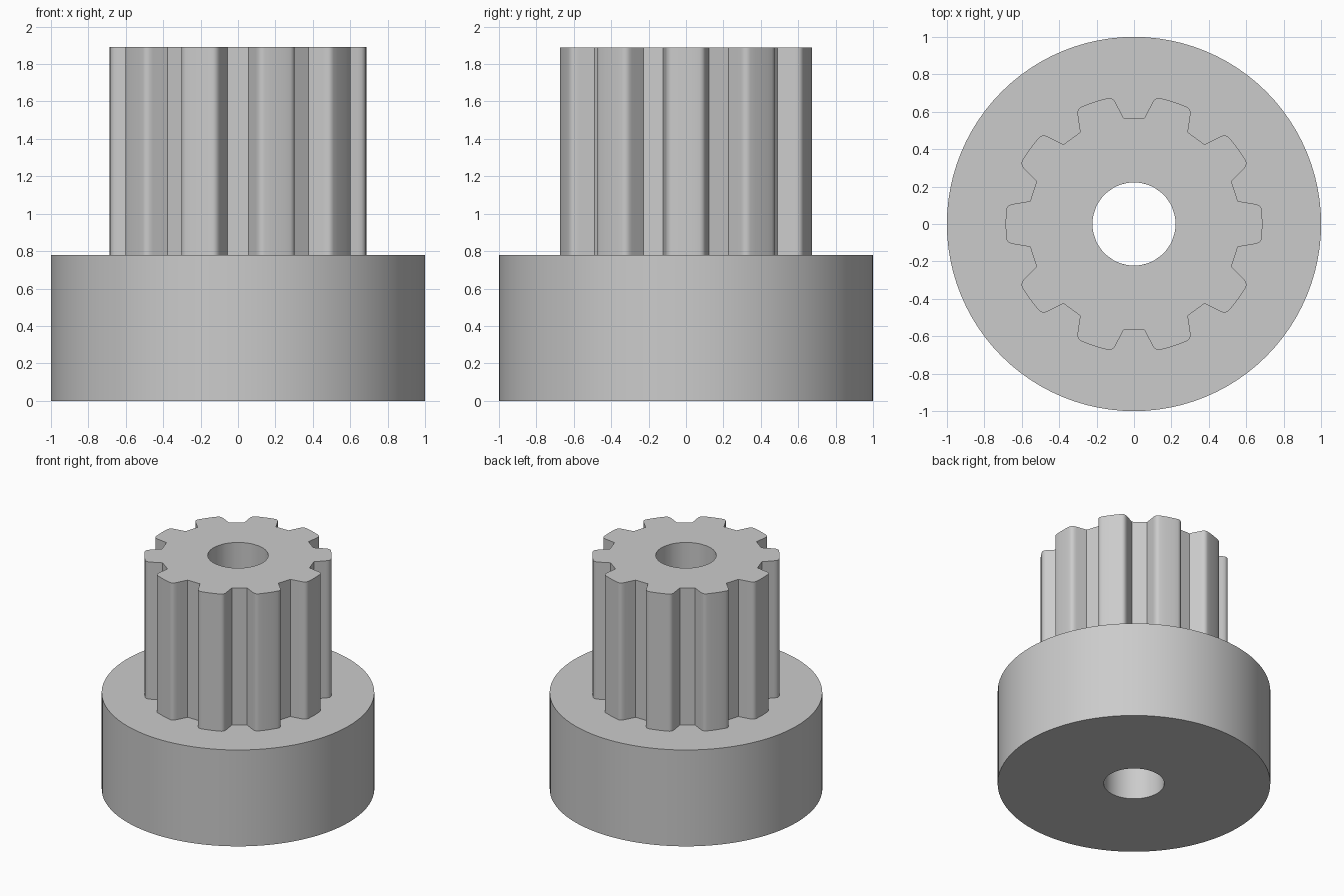
import bpy
import bmesh
from math import atan2, cos, sin, pi, radians
from mathutils import Vector, Matrix

if "Cube" in bpy.data.objects:
    bpy.data.objects.remove(bpy.data.objects["Cube"], do_unlink=True)

BORE = 0.222
BASE_TOP = 0.78
TOP = 1.89
TEETH = 10

grey = bpy.data.materials.new("plain grey")
grey.use_nodes = True
colour = (0.6, 0.6, 0.6, 1)
grey.diffuse_color = colour
grey.node_tree.nodes["Principled BSDF"].inputs["Base Color"].default_value = colour


def bored_prism(name, outline, z0, z1, bottom=True):
    """Extrude an outline around a central round bore."""
    bm = bmesh.new()
    bore = [p.normalized() * BORE for p in outline]
    # loops run outer bottom, outer top, bore top, bore bottom
    loops = [[bm.verts.new((p.x, p.y, z)) for p in pts]
             for pts, z in ((outline, z0), (outline, z1), (bore, z1), (bore, z0))]
    n = len(outline)
    for k in range(4 if bottom else 3):
        a, b = loops[k], loops[(k + 1) % 4]
        for i in range(n):
            j = (i + 1) % n
            bm.faces.new((a[i], a[j], b[j], b[i]))
    mesh = bpy.data.meshes.new(name)
    bm.to_mesh(mesh)
    bm.free()
    mesh.materials.append(grey)
    ob = bpy.data.objects.new(name, mesh)
    bpy.context.collection.objects.link(ob)
    bpy.ops.object.select_all(action='DESELECT')
    ob.select_set(True)
    bpy.context.view_layer.objects.active = ob
    bpy.ops.object.shade_smooth_by_angle(angle=radians(30))
    return ob


# Round flange
circle = [Vector((cos(a), sin(a))) for a in (2 * pi * i / 96 for i in range(96))]
bored_prism("base_flange", circle, 0, BASE_TOP)

# Half a tooth from root to tip, mirrored and repeated around the axis
half = [(0.555, 0.122), (0.64, 0.108), (0.659, 0.104), (0.672, 0.096),
        (0.68, 0.085), (0.683, 0.072), (0.685, 0.04)]
tooth = [Vector((u, -v)) for u, v in half] + [Vector((0.686, 0))]
tooth += [Vector(p) for p in reversed(half)]
gear = []
for i in range(TEETH):
    turn = Matrix.Rotation(2 * pi * i / TEETH, 2)
    gear += [turn @ p for p in tooth]
bored_prism("toothed_shaft", gear, BASE_TOP, TOP, bottom=False)
